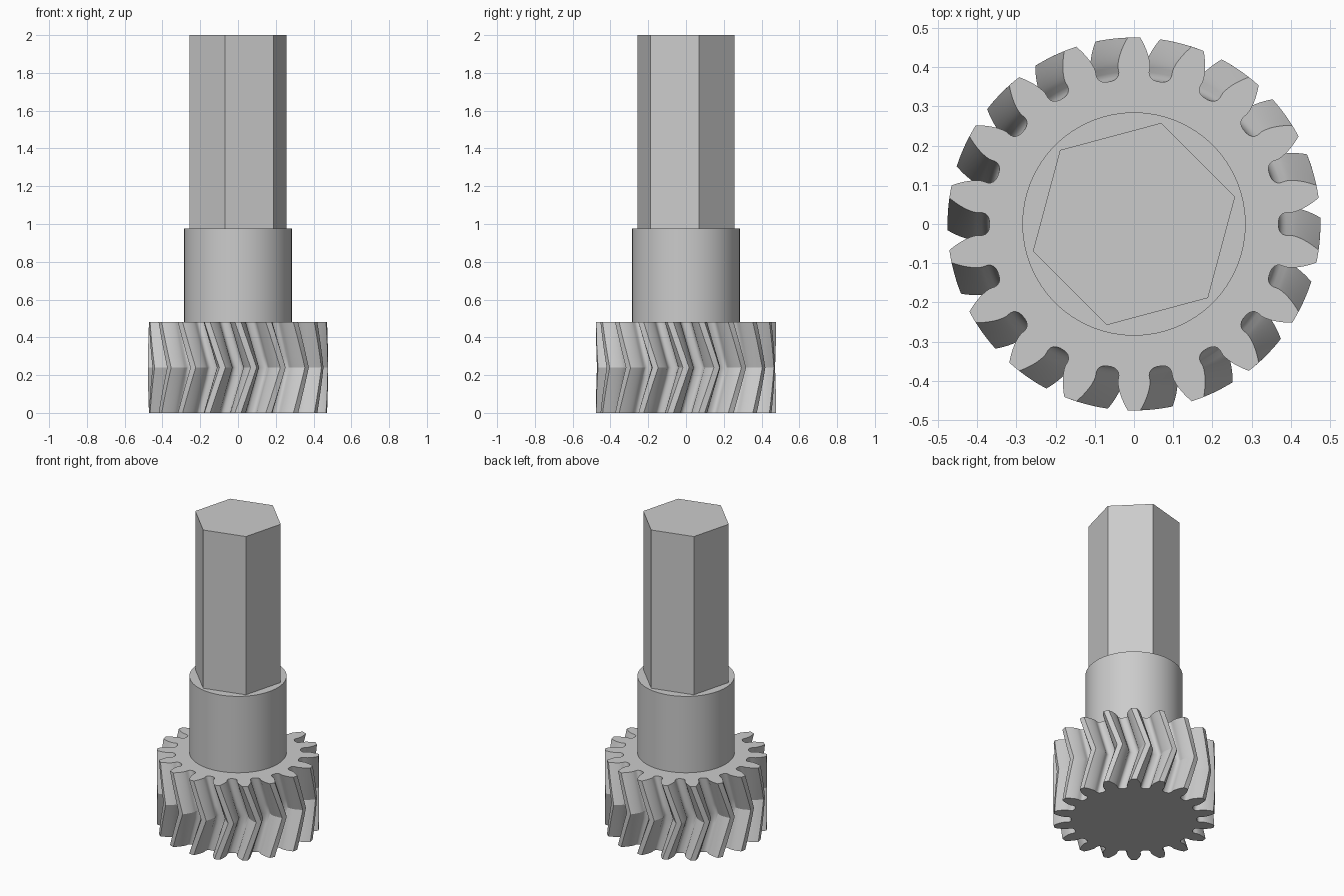
import bpy
import bmesh
from math import acos, cos, pi, radians, sin, tan

cube = bpy.data.objects.get("Cube")
if cube:
    bpy.data.objects.remove(cube, do_unlink=True)

# Material
steel = bpy.data.materials.new("light grey metal")
steel.use_nodes = True
grey = (0.6, 0.6, 0.6, 1)
steel.diffuse_color = grey
steel.node_tree.nodes["Principled BSDF"].inputs["Base Color"].default_value = grey


def loft(name, profile, layers, cap_bottom=False):
    """Stack a polar profile [(radius, angle)] at each (height, twist) layer."""
    bm = bmesh.new()
    rings = [[bm.verts.new((r * cos(a + twist), r * sin(a + twist), z))
              for r, a in profile] for z, twist in layers]
    n = len(profile)
    for low, high in zip(rings, rings[1:]):
        for i in range(n):
            j = (i + 1) % n
            bm.faces.new((low[i], low[j], high[j], high[i]))
    bm.faces.new(rings[-1])
    if cap_bottom:
        bm.faces.new(rings[0][::-1])
    mesh = bpy.data.meshes.new(name)
    bm.to_mesh(mesh)
    bm.free()
    obj = bpy.data.objects.new(name, mesh)
    bpy.context.collection.objects.link(obj)
    mesh.materials.append(steel)
    bpy.ops.object.select_all(action="DESELECT")
    obj.select_set(True)
    bpy.context.view_layer.objects.active = obj
    bpy.ops.object.shade_smooth_by_angle(angle=radians(25))
    return obj


# Involute tooth proportions
TEETH = 18
TIP = 0.476
MODULE = TIP / (TEETH / 2 + 1)
PITCH = MODULE * TEETH / 2
ROOT = PITCH - 1.25 * MODULE
PRESSURE = radians(20)
BASE = PITCH * cos(PRESSURE)
STEP = 2 * pi / TEETH


def involute(a):
    return tan(a) - a


def half_angle(r):
    return STEP / 4 + involute(PRESSURE) - involute(acos(min(1, BASE / r)))


# One flank from root to tip: rounded root, then the involute
flank = [(ROOT, radians(9)), (ROOT + 0.002, radians(7.7)),
         (ROOT + 0.006, radians(6.7)), (ROOT + 0.012, radians(6)),
         (ROOT + 0.02, radians(5.7))]
for k in range(8):
    r = BASE + (TIP - BASE) * k / 7
    flank.append((r, half_angle(r)))

tooth = [(r, -a) for r, a in flank] + [(TIP, 0)] + [(r, a) for r, a in flank[::-1]]
gear_profile = [(r, a + (i + 0.5) * STEP) for i in range(TEETH) for r, a in tooth]

# Herringbone gear: twists half a tooth to mid height and back again
GEAR_TOP = 0.48
COUNT = 8
gear_layers = [(GEAR_TOP * k / COUNT,
                STEP / 2 * (1 - abs(2 * k / COUNT - 1))) for k in range(COUNT + 1)]
loft("herringbone_gear", gear_profile, gear_layers, cap_bottom=True)

# Round hub
HUB_TOP = 0.975
hub_profile = [(0.285, 2 * pi * i / 96) for i in range(96)]
loft("round_hub", hub_profile, [(GEAR_TOP, 0), (HUB_TOP, 0)])

# Hexagonal shaft
hex_profile = [(0.267, radians(15 + 60 * i)) for i in range(6)]
loft("hex_shaft", hex_profile, [(HUB_TOP, 0), (2, 0)])
